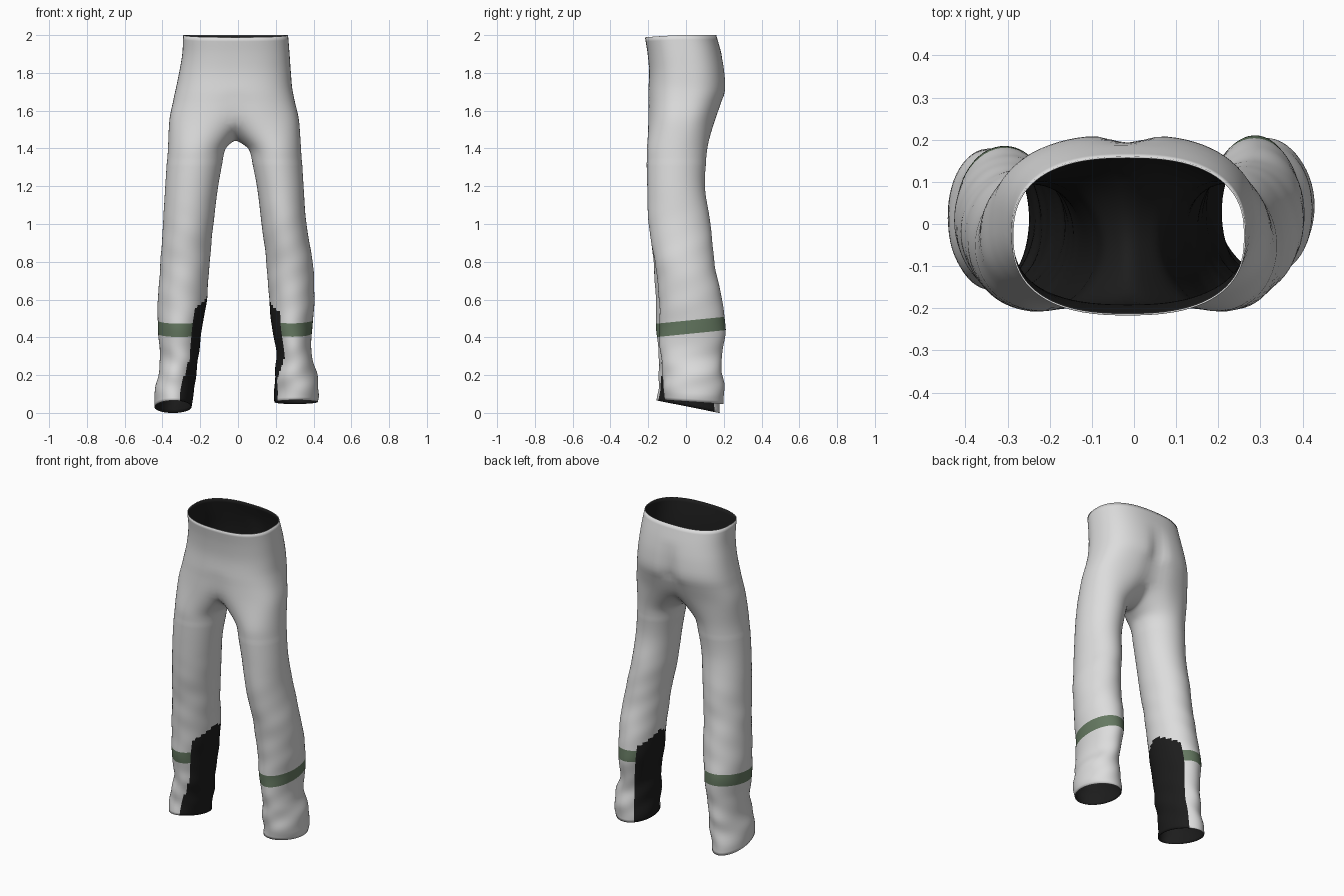
import bpy, bmesh, math
from mathutils import Vector

if "Cube" in bpy.data.objects:
    bpy.data.objects.remove(bpy.data.objects["Cube"])

MID = -0.015                 # x of the centre seam
OUT, INN = 40, 16            # columns around the outer and inner part of a leg
A0 = math.radians(50)        # half angle of the inner part


def material(name, rgb):
    m = bpy.data.materials.new(name)
    m.diffuse_color = (*rgb, 1)
    m.use_nodes = True
    m.node_tree.nodes["Principled BSDF"].inputs["Base Color"].default_value = m.diffuse_color
    return m


def sample(table, z):
    """Smooth (Hermite) lookup in a table of rows that starts with a falling z."""
    n = len(table)
    i = 0
    while i < n - 2 and z < table[i + 1][0]:
        i += 1
    a, b = table[i], table[i + 1]
    p, q = table[max(i - 1, 0)], table[min(i + 2, n - 1)]
    h = b[0] - a[0]
    t = (z - a[0]) / h
    res = []
    for c in range(1, len(a)):
        m0 = (b[c] - p[c]) / (b[0] - p[0]) * h
        m1 = (q[c] - a[c]) / (q[0] - a[0]) * h
        res.append((2*t**3 - 3*t*t + 1) * a[c] + (t**3 - 2*t*t + t) * m0
                   + (3*t*t - 2*t**3) * b[c] + (t**3 - t*t) * m1)
    return res


# z, left x, right x, front y, back y
PELVIS = [(2.0, .29, .265, -.217, .16), (1.9, .295, .273, -.203, .188),
          (1.8, .312, .28, -.195, .207), (1.7, .333, .29, -.2, .21),
          (1.56, .366, .325, -.207, .165)]
# z, inner x, outer x, front y, back y
LEFT = [(1.4, .068, .372, -.21, .113), (1.2, .105, .385, -.205, .098),
        (1.0, .13, .397, -.195, .12), (.8, .15, .41, -.172, .135),
        (.6, .165, .424, -.16, .165), (.45, .19, .425, -.157, .185),
        (.3, .21, .412, -.145, .175), (.2, .22, .425, -.14, .17),
        (.1, .238, .44, -.15, .178), (.035, .245, .442, -.155, .18)]
RIGHT = [(1.4, .06, .335, -.21, .113), (1.2, .1, .347, -.205, .1),
         (1.0, .125, .362, -.198, .13), (.8, .15, .395, -.165, .15),
         (.6, .165, .405, -.142, .19), (.45, .18, .393, -.14, .21),
         (.3, .205, .39, -.135, .19), (.2, .195, .42, -.125, .195),
         (.1, .19, .43, -.115, .2), (.06, .192, .42, -.115, .2)]


def pelvis_ring(side, z):
    xl, xr, yf, yb = sample(PELVIS, z)
    rx = xr - MID if side > 0 else xl + MID
    cy, ry = (yf + yb) / 2, (yb - yf) / 2
    low = max(0, min(1, (1.9 - z) / .25))
    pts = []
    for k in range(OUT + 1):
        a = math.pi * k / OUT
        s, c = max(math.sin(a), 0), math.cos(a)
        x = rx * s ** .8 if k not in (0, OUT) else 0
        y = -math.copysign(abs(c) ** .8, c) * ry
        # cleft at the back, shallow crease at the front
        dent = math.exp(-(x / .05) ** 2)
        y -= (.035 * low if y > 0 else -.02 * max(0, (1.7 - z) / .14)) * dent
        pts.append(Vector((MID + side * x, cy + y, z - .012 * max(0, z - 1.9) * 10 * max(0, c))))
    return pts


def leg_angle(k):
    if k <= OUT:
        return A0 + (2 * math.pi - 2 * A0) * k / OUT
    return -A0 + 2 * A0 * (k - OUT) / INN


def leg_ring(side, table, z, tilt):
    xi, xo, yf, yb = sample(table, z)
    cx, rx, cy, ry = (xi + xo) / 2, (xo - xi) / 2, (yf + yb) / 2, (yb - yf) / 2
    # cloth folds grow below the knee and most at the ankle
    fold = .012 * max(0, min(1, (1.15 - z) / .3)) + .035 * max(0, min(1, (.38 - z) / .15))
    fold *= min(1, .4 + max(0, z - .05) * 6)
    pts = []
    for k in range(OUT + INN):
        a = leg_angle(k)
        f = 1 + fold * (math.sin(26 * z + 2 * a + side) * .6
                        + math.sin(47 * z - 3 * a + 2 * side) * .4)
        x, y = cx - rx * math.cos(a) * f, cy - ry * math.sin(a) * f
        pts.append(Vector((side * x, y, z + tilt * y * max(0, 1 - z / .35))))
    return pts


def in_patch(side, a, z):
    """Dark inner calf panel with a pointed top."""
    top = .605 if side > 0 else .63
    a = (a + math.pi) % (2 * math.pi) - math.pi          # positive = front
    grow = max(0, min(1, (top - z) / .075))
    wide = 56 if a < 0 or z > .3 else 56 + (12 if side < 0 else -22) * min(1, (.3 - z) / .12)
    return z < top and abs(a) < math.radians(wide) * grow


bm = bmesh.new()


def skin(rows, side, closed, paint=False):
    """Bridge successive rings of vertices with quads."""
    for r0, r1 in zip(rows, rows[1:]):
        n = len(r0)
        for k in range(n if closed else n - 1):
            j = (k + 1) % n
            q = [r0[k], r0[j], r1[j], r1[k]]
            f = bm.faces.new(q if side < 0 else q[::-1])
            f.smooth = True
            if paint:
                z = sum(v.co.z for v in q) / 4
                step = (leg_angle(1) - leg_angle(0)) / 2
                if in_patch(side, leg_angle(k) + step, z):
                    f.material_index = 2


def add(points):
    return [bm.verts.new(p) for p in points]


for side, table, tilt in ((-1, LEFT, -.22), (1, RIGHT, -.08)):
    # seat half
    seat = [add(pelvis_ring(side, 2 - .44 * i / 18)) for i in range(19)]
    skin(seat, side, False)
    # crotch seam closes the bottom of the seat half into a leg ring
    front, back = seat[-1][0].co, seat[-1][-1].co
    seam = []
    for i in range(1, INN):
        t = i / INN
        p = back.lerp(front, t)
        p.z -= .115 * math.sin(math.pi * t) ** .8
        seam.append(p)
    top = seat[-1] + add(seam)
    leg0 = leg_ring(side, table, 1.4, 0)
    rows = [top]
    for i in range(1, 6):
        rows.append(add([v.co.lerp(p, i / 6) for v, p in zip(top, leg0)]))
    # trouser leg
    end = table[-1][0]
    n = 84
    rows += [add(leg_ring(side, table, 1.4 + (end - 1.4) * i / n, tilt)) for i in range(n + 1)]
    skin(rows, side, True, True)

# join the halves and relax the crotch
bmesh.ops.remove_doubles(bm, verts=[v for v in bm.verts if abs(v.co.x - MID) < .001], dist=.002)
for _ in range(7):
    bmesh.ops.smooth_vert(bm, verts=[v for v in bm.verts if 1.33 < v.co.z < 1.66], factor=.5,
                          use_axis_x=True, use_axis_y=True, use_axis_z=True)
bmesh.ops.recalc_face_normals(bm, faces=bm.faces)
bm.normal_update()
outer = max(bm.faces, key=lambda f: f.calc_center_median().x)
if outer.normal.x < 0:
    bmesh.ops.reverse_faces(bm, faces=bm.faces)

# green calf band, cut by two tilted planes
LOW, HIGH, SLOPE = .417, .488, .1
for h in (LOW, HIGH):
    bmesh.ops.bisect_plane(bm, geom=bm.verts[:] + bm.edges[:] + bm.faces[:], dist=1e-5,
                           plane_co=(0, 0, h), plane_no=(0, -SLOPE, 1))
for f in bm.faces:
    c = f.calc_center_median()
    if f.material_index == 0 and LOW < c.z - SLOPE * c.y < HIGH:
        f.material_index = 1

mesh = bpy.data.meshes.new("trousers")
bm.to_mesh(mesh)
bm.free()
for m in (material("light grey cloth", (.72, .72, .72)),
          material("green band", (.13, .19, .12)),
          material("black lining", (.012, .012, .012))):
    mesh.materials.append(m)
trousers = bpy.data.objects.new("trousers", mesh)
bpy.context.collection.objects.link(trousers)

# thin black lining inside the cloth
lining = trousers.modifiers.new("lining", 'SOLIDIFY')
lining.thickness = .004
lining.offset = -1
lining.material_offset = 2
